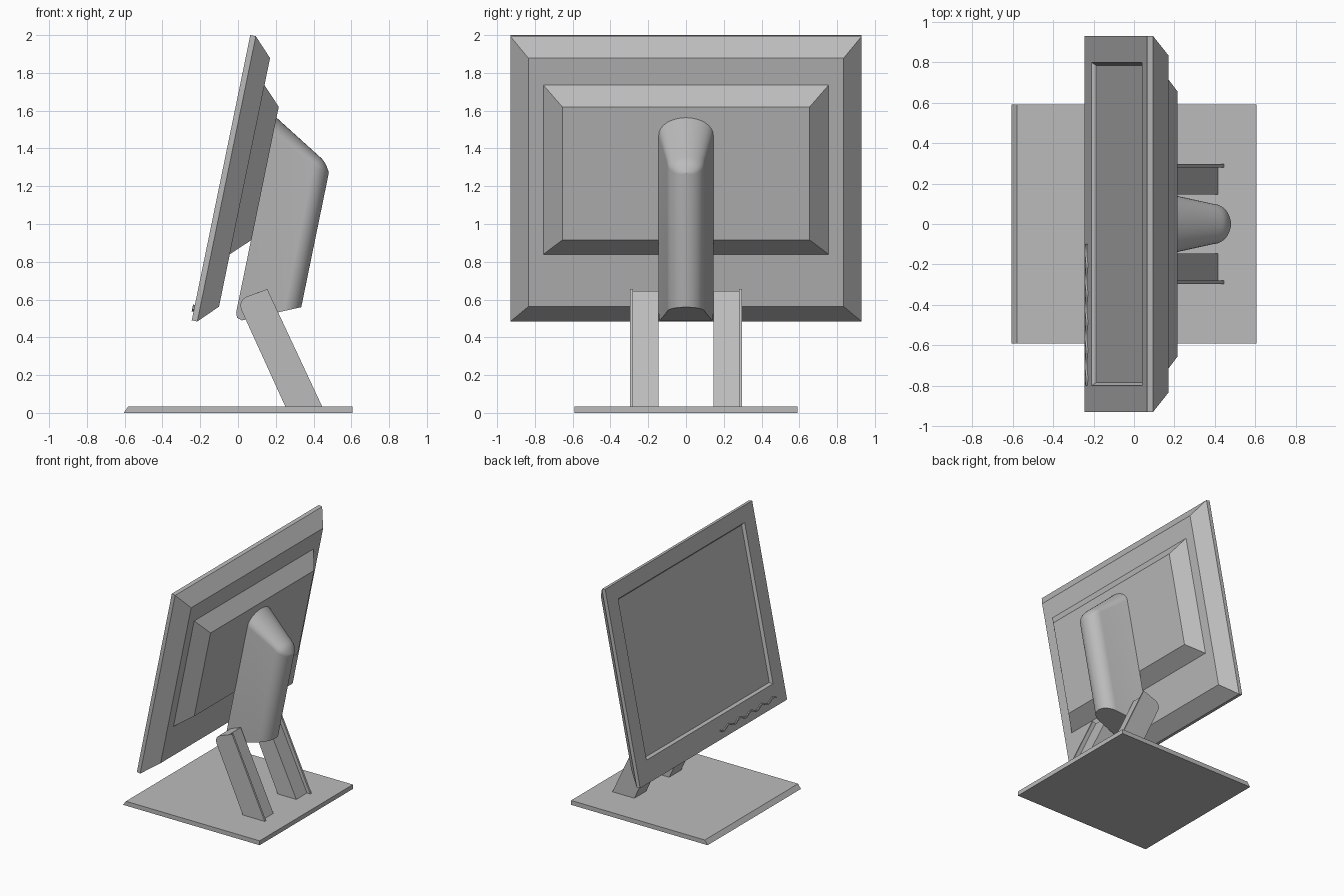
import bpy, bmesh, math
from mathutils import Vector

if "Cube" in bpy.data.objects:
    bpy.data.objects.remove(bpy.data.objects["Cube"])

grey = bpy.data.materials.new("plain grey")
grey.diffuse_color = (0.5, 0.5, 0.5, 1)
grey.use_nodes = True
grey.node_tree.nodes["Principled BSDF"].inputs["Base Color"].default_value = grey.diffuse_color

# Tilted screen frame: "up" runs along the panel, "back" is its rear normal
ORIGIN = Vector((-0.245, 0, 0.49))
TILT = math.atan2(0.31, 1.51)
UP = Vector((math.sin(TILT), 0, math.cos(TILT)))
BACK = Vector((math.cos(TILT), 0, -math.sin(TILT)))


def tilted(y, u, n):
    return ORIGIN + UP * u + BACK * n + Vector((0, y, 0))


def loft(name, rings, smooth=None):
    """Skin a list of equal-length closed rings and cap both ends."""
    bm = bmesh.new()
    rows = [[bm.verts.new(p) for p in ring] for ring in rings]
    count = len(rows[0])
    for a, b in zip(rows, rows[1:]):
        for i in range(count):
            j = (i + 1) % count
            bm.faces.new((a[i], a[j], b[j], b[i]))
    bm.faces.new(rows[0][::-1])
    bm.faces.new(rows[-1])
    bmesh.ops.remove_doubles(bm, verts=bm.verts, dist=1e-5)
    bmesh.ops.recalc_face_normals(bm, faces=bm.faces)
    mesh = bpy.data.meshes.new(name)
    bm.to_mesh(mesh)
    bm.free()
    obj = bpy.data.objects.new(name, mesh)
    bpy.context.collection.objects.link(obj)
    mesh.materials.append(grey)
    if smooth:
        bpy.ops.object.select_all(action='DESELECT')
        obj.select_set(True)
        bpy.context.view_layer.objects.active = obj
        bpy.ops.object.shade_smooth_by_angle(angle=math.radians(smooth))
    return obj


def rect(w, u0, u1, n):
    return [tilted(y, u, n) for y, u in ((-w, u0), (w, u0), (w, u1), (-w, u1))]


def extrude_y(name, outline, y0, y1):
    return loft(name, [[(x, y, z) for x, z in outline] for y in (y0, y1)])


# Screen housing: recessed screen, flat bezel, chamfered back
loft("screen_housing", [
    rect(0.785, 0.185, 1.405, 0.02),
    rect(0.80, 0.17, 1.42, 0),
    rect(0.93, 0, 1.5415, 0),
    rect(0.93, 0, 1.5415, 0.03),
    rect(0.835, 0.10, 1.4435, 0.127),
])

# Raised block on the back of the housing
loft("rear_bulge", [
    rect(0.755, 0.383, 1.297, 0.127),
    rect(0.655, 0.480, 1.200, 0.224),
])

# Wavy button strip on the bezel
wave = []
for i in range(57):
    t = i / 56
    wave.append((-0.80 + 0.70 * t, 0.065 + 0.012 * math.sin(t * 10 * math.pi)))
loft("button_strip", [
    [tilted(y, u + du, n) for du, n in
     ((-0.006, 0.002), (0.006, 0.002), (0.006, -0.01), (-0.006, -0.01))]
    for y, u in wave])


# Neck: arched outlines that taper backwards into a rounded spine
def arch(w, bottom, top, n):
    rise = 0.095 * w / 0.145
    ring = [tilted(-w, bottom, n), tilted(w, bottom, n)]
    for i in range(17):
        a = math.pi * i / 16
        ring.append(tilted(w * math.cos(a), top - rise + rise * math.sin(a), n))
    return ring


def neck_bottom(n):
    return 0.053 + (n - 0.26) * 0.449


def neck_top(n):
    return 1.1425 - (n - 0.222) * 0.59


layers = [arch(0.145, 0.09, 1.1425, 0.222),
          arch(0.143, 0.062, neck_top(0.232), 0.232),
          arch(0.138, 0.053, neck_top(0.26), 0.26)]
for i in range(11):
    a = math.pi / 2 * i / 10
    n = 0.454 + 0.10 * math.sin(a)
    w = max(0.10 * math.cos(a), 0.002)
    drop = 0.035 * max(0, (n - 0.50) / 0.054) ** 2
    layers.append(arch(w, neck_bottom(n), neck_top(n) - drop, n))
loft("neck", layers, 35)

# Legs: a broad inner block with a thin, slightly wider outer plate
front_edge = [(0.155, 0.655), (0.05, 0.617), (0.03, 0.606), (0.016, 0.588),
              (0.012, 0.566), (0.02, 0.54), (0.25, 0.035)]
plate = [(0.445, 0.035)] + front_edge
block = [(0.415, 0.035), (0.126, 0.645)] + front_edge[1:]
for side, s in (("left", -1), ("right", 1)):
    extrude_y(side + "_leg_block", block, s * 0.145, s * 0.28)
    extrude_y(side + "_leg_plate", plate, s * 0.28, s * 0.296)

# Base plate with a sloping front edge
extrude_y("base", [(-0.605, 0), (0.605, 0), (0.605, 0.035), (-0.58, 0.035)],
          -0.59, 0.59)
